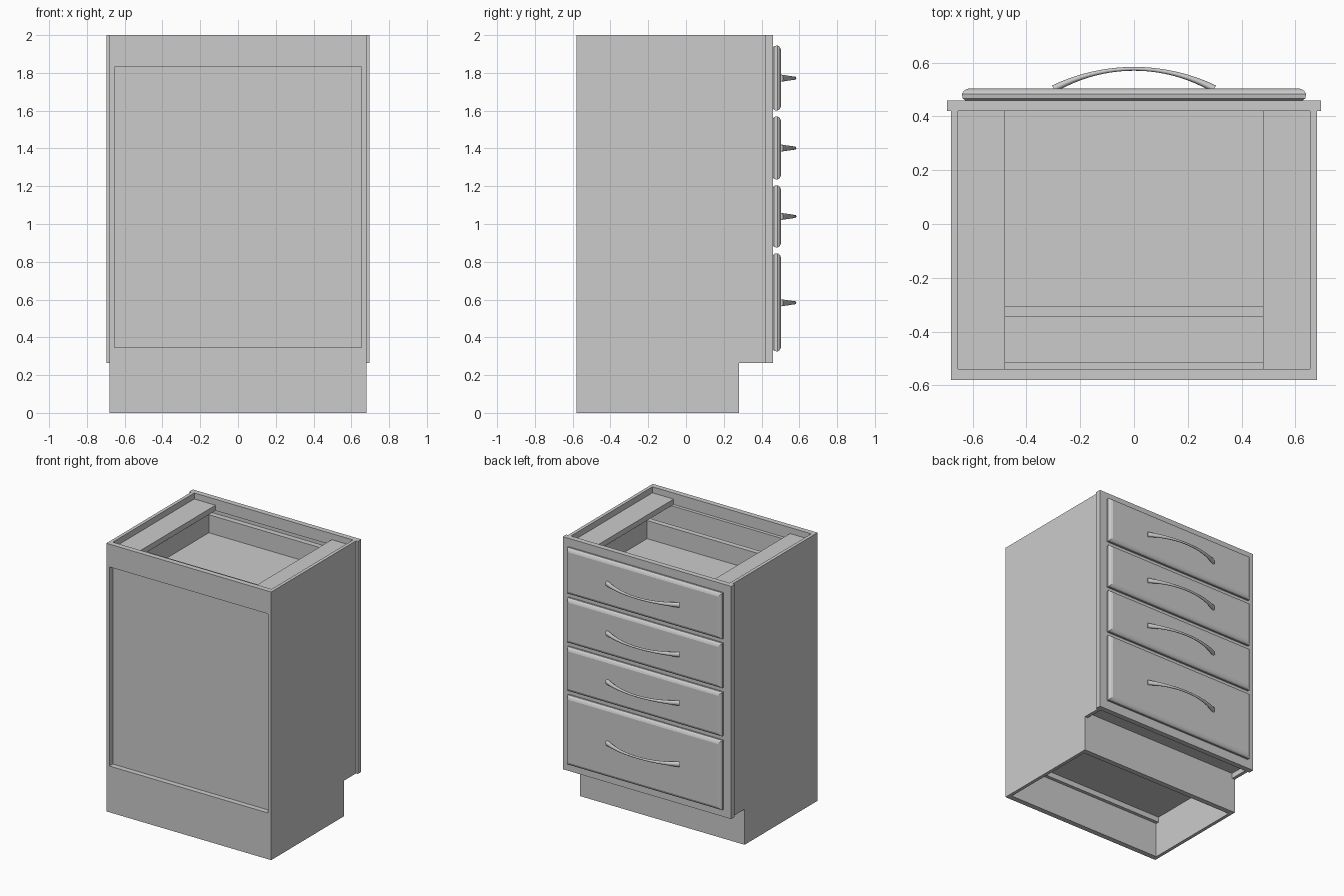
import bpy
import bmesh
import math

cube = bpy.data.objects.get("Cube")
if cube:
    bpy.data.objects.remove(cube, do_unlink=True)

grey = bpy.data.materials.new("plain_grey")
grey.use_nodes = True
COLOUR = (0.6, 0.6, 0.6, 1)
grey.diffuse_color = COLOUR
grey.node_tree.nodes["Principled BSDF"].inputs["Base Color"].default_value = COLOUR


def add_mesh(name, bm):
    bmesh.ops.recalc_face_normals(bm, faces=bm.faces)
    mesh = bpy.data.meshes.new(name)
    bm.to_mesh(mesh)
    bm.free()
    mesh.materials.append(grey)
    obj = bpy.data.objects.new(name, mesh)
    bpy.context.collection.objects.link(obj)
    return obj


def loft(name, rings):
    """Join rings of points with side faces and close both ends."""
    bm = bmesh.new()
    loops = [[bm.verts.new(p) for p in ring] for ring in rings]
    n = len(loops[0])
    for a, b in zip(loops, loops[1:]):
        for i in range(n):
            j = (i + 1) % n
            bm.faces.new((a[i], a[j], b[j], b[i]))
    bm.faces.new(loops[0])
    bm.faces.new(loops[-1])
    return add_mesh(name, bm)


def rect(x, y, z0, z1):
    return [(-x, y, z0), (x, y, z0), (x, y, z1), (-x, y, z1)]


def box(name, x0, x1, y0, y1, z0, z1):
    return loft(name, [[(x0, y, z0), (x1, y, z0), (x1, y, z1), (x0, y, z1)]
                       for y in (y0, y1)])


# Main planes of the carcass
OUT, INN = 0.68, 0.655
BACK, FRONT, FACE = -0.58, 0.42, 0.46
BASE, FLOOR, TOP = 0.265, 0.345, 2.0

# Side panels with toe notch, and top stretchers
outline = [(BACK, 0), (0.28, 0), (0.28, BASE), (FRONT, BASE), (FRONT, TOP), (BACK, TOP)]
for side, s in (("right", -1), ("left", 1)):
    loft(side + "_side_panel", [[(s * x, y, z) for y, z in outline] for x in (INN, OUT)])
    box(side + "_top_stretcher", *sorted((s * 0.48, s * INN)), -0.54, FRONT, 1.915, 1.955)
    box(side + "_frame_stile", *sorted((s * 0.6, s * 0.695)), FRONT, FACE, BASE, TOP)

# Plain side: rails with the recessed panel behind them
box("rear_bottom_rail", -INN, INN, BACK, -0.54, 0, FLOOR)
box("rear_top_rail", -INN, INN, BACK, -0.54, 1.83, TOP)
box("rear_panel", -INN, INN, -0.54, -0.515, BASE, 1.915)

# Floor and toe board
box("cabinet_floor", -INN, INN, -0.515, FRONT, 0.305, FLOOR)
box("toe_board", -INN, INN, 0.24, 0.28, 0, 0.305)

# Face frame rails
for i, (z0, z1) in enumerate([(BASE, 0.36), (0.825, 0.895), (1.185, 1.255),
                              (1.55, 1.62), (1.915, TOP)]):
    box(f"frame_rail_{i + 1}", -0.6, 0.6, FRONT, FACE, z0, z1)


def drawer_front(name, z0, z1):
    steps = [(0.012, FACE), (0.003, 0.467), (0, 0.484), (0.005, 0.493),
             (0.013, 0.499), (0.025, 0.504)]
    loft(name, [rect(0.64 - d, y, z0 + d, z1 - d) for d, y in steps])


def drawer_box(name, z0, z1):
    floor = z0 + 0.03
    for side, s in (("right", -1), ("left", 1)):
        box(f"{name}_{side}_wall", *sorted((s * 0.535, s * 0.575)), -0.345, FACE, z0, z1)
    box(name + "_rear_wall", -0.535, 0.535, -0.345, -0.305, z0, z1)
    box(name + "_front_wall", -0.535, 0.535, FRONT, FACE, z0, z1)
    box(name + "_bottom", -0.535, 0.535, -0.305, FRONT, z0, floor)


def handle(name, z):
    """Bowed pull, slim in the middle and swelling toward both feet."""
    rings, count, sides, radius = [], 32, 14, 0.634
    for i in range(count + 1):
        t = 2 * i / count - 1
        a = t * 0.49
        x, y = radius * math.sin(a), 0.577 - radius * (1 - math.cos(a))
        r = 0.007 + 0.007 * t * t
        h = 0.008 + 0.011 * t * t
        ring = []
        for k in range(sides):
            b = 2 * math.pi * k / sides
            d = r * math.cos(b)
            ring.append((x + d * math.sin(a), y + d * math.cos(a), z + h * math.sin(b)))
        rings.append(ring)
    obj = loft(name, rings)
    bpy.ops.object.select_all(action="DESELECT")
    obj.select_set(True)
    bpy.context.view_layer.objects.active = obj
    bpy.ops.object.shade_smooth_by_angle(angle=math.radians(40))


# Four drawers, lowest first
drawers = [(0.325, 0.845, 0.583), (0.875, 1.205, 1.04),
           (1.235, 1.57, 1.402), (1.6, 1.945, 1.772)]
for i, (z0, z1, grip) in enumerate(drawers):
    drawer_front(f"drawer_front_{i + 1}", z0, z1)
    drawer_box(f"drawer_box_{i + 1}", z0 + 0.105, z1 - 0.075)
    handle(f"drawer_handle_{i + 1}", grip)
